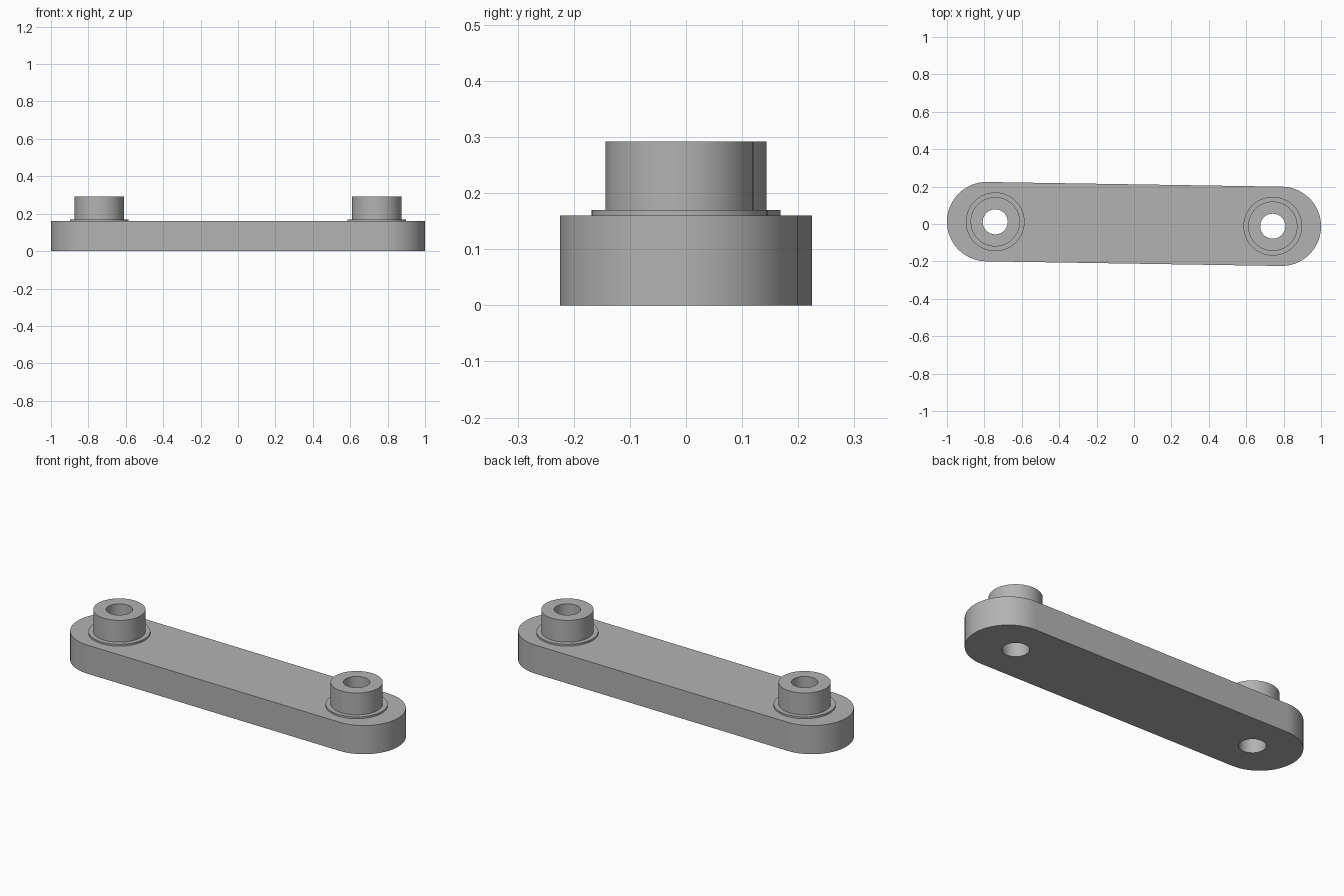
import bpy
import bmesh
from math import atan2, cos, sin, pi

if "Cube" in bpy.data.objects:
    bpy.data.objects.remove(bpy.data.objects["Cube"], do_unlink=True)

PLATE_TOP, FLANGE_TOP, BOSS_TOP = 0.16, 0.17, 0.292
END_R, FLANGE_R, BOSS_R, HOLE_R = 0.212, 0.157, 0.132, 0.067
END_X, BOSS_X = 0.788, 0.742
TILT = atan2(-0.0125, END_X)   # the link is turned slightly about z

grey = bpy.data.materials.new("plain_grey")
grey.use_nodes = True
colour = (0.45, 0.45, 0.45, 1)
grey.diffuse_color = colour
grey.node_tree.nodes["Principled BSDF"].inputs["Base Color"].default_value = colour


def arc(cx, radius, start=0.0, sweep=2 * pi, steps=64):
    """Points of an arc centred on the link's long axis."""
    count = steps if sweep >= 2 * pi else steps + 1
    return [(cx + radius * cos(start + sweep * i / steps),
             radius * sin(start + sweep * i / steps)) for i in range(count)]


def extruded(name, loops, bottom, top):
    """Solid from an outline and its holes, raised between two heights."""
    curve = bpy.data.curves.new(name, "CURVE")
    curve.dimensions = "2D"
    curve.fill_mode = "BOTH"
    curve.extrude = (top - bottom) / 2
    for loop in loops:
        spline = curve.splines.new("POLY")
        spline.points.add(len(loop) - 1)
        for point, (x, y) in zip(spline.points, loop):
            point.co = (x, y, 0, 1)
        spline.use_cyclic_u = True
    obj = bpy.data.objects.new(name, curve)
    obj.location.z = (bottom + top) / 2
    obj.rotation_euler.z = TILT
    bpy.context.collection.objects.link(obj)
    bpy.ops.object.select_all(action="DESELECT")
    obj.select_set(True)
    bpy.context.view_layer.objects.active = obj
    bpy.ops.object.convert(target="MESH")
    obj = bpy.context.object
    bm = bmesh.new()
    bm.from_mesh(obj.data)
    bmesh.ops.remove_doubles(bm, verts=bm.verts, dist=0.0001)
    bmesh.ops.recalc_face_normals(bm, faces=bm.faces)
    bm.to_mesh(obj.data)
    bm.free()
    obj.data.materials.clear()
    obj.data.materials.append(grey)
    bpy.ops.object.shade_smooth_by_angle(angle=pi / 6)


# Rounded link plate with two through holes
outline = arc(END_X, END_R, -pi / 2, pi) + arc(-END_X, END_R, pi / 2, pi)
extruded("link_plate", [outline, arc(-BOSS_X, HOLE_R), arc(BOSS_X, HOLE_R)], 0, PLATE_TOP)

# Thin flange and hollow boss around each hole
for side, x in (("left", BOSS_X), ("right", -BOSS_X)):
    extruded(side + "_flange", [arc(x, FLANGE_R), arc(x, HOLE_R)], PLATE_TOP, FLANGE_TOP)
    extruded(side + "_boss", [arc(x, BOSS_R), arc(x, HOLE_R)], FLANGE_TOP, BOSS_TOP)
